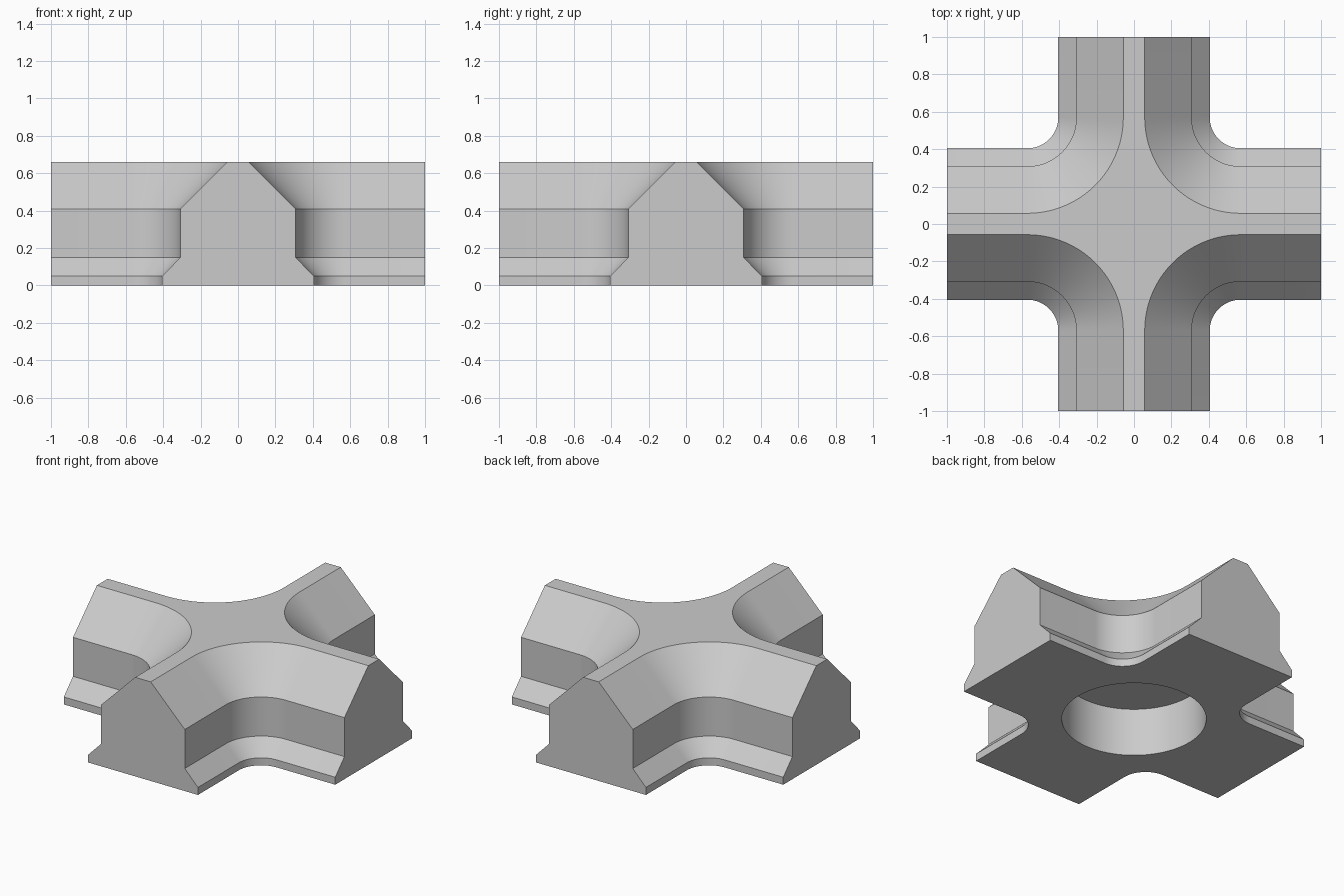
import bpy, bmesh, math

if "Cube" in bpy.data.objects:
    bpy.data.objects.remove(bpy.data.objects["Cube"])

# Half-width and height of the rail cross-section, bottom to top
PROFILE = [(0.405, 0.0), (0.405, 0.05), (0.308, 0.15), (0.308, 0.41), (0.057, 0.66)]
CORNER = 0.57      # centre of the rounded inner corners
STEPS = 24         # segments per rounded corner

grey = bpy.data.materials.new("light grey")
grey.diffuse_color = (0.6, 0.6, 0.6, 1)
grey.use_nodes = True
grey.node_tree.nodes["Principled BSDF"].inputs["Base Color"].default_value = grey.diffuse_color


def outline(w):
    """Cross-shaped outline with arm half-width w and rounded inner corners."""
    r = CORNER - w
    quarter = [(1, w)]
    for i in range(STEPS + 1):
        a = math.radians(270 - 90 * i / STEPS)
        quarter.append((CORNER + r * math.cos(a), CORNER + r * math.sin(a)))
    quarter.append((w, 1))
    points = []
    for _ in range(4):
        points += quarter
        quarter = [(-y, x) for x, y in quarter]
    return points


# Four-way junction: stacked outlines joined into a solid
bm = bmesh.new()
loops = [[bm.verts.new((x, y, z)) for x, y in outline(w)] for w, z in PROFILE]
n = len(loops[0])
for low, high in zip(loops, loops[1:]):
    for i in range(n):
        j = (i + 1) % n
        bm.faces.new((low[i], low[j], high[j], high[i]))
bm.faces.new(loops[-1])
bm.faces.new(loops[0][::-1])
# Merge each arm's end strips into one flat face
ends = [e for e in bm.edges if len(e.link_faces) == 2
        and all(max(abs(f.normal.x), abs(f.normal.y)) > 0.999
                and max(abs(c) for c in f.calc_center_median()) > 0.99
                for f in e.link_faces if not f.normal_update())]
bmesh.ops.dissolve_edges(bm, edges=ends, use_verts=False)
bmesh.ops.recalc_face_normals(bm, faces=bm.faces[:])
mesh = bpy.data.meshes.new("junction")
bm.to_mesh(mesh)
bm.free()
mesh.materials.append(grey)
junction = bpy.data.objects.new("junction", mesh)
bpy.context.collection.objects.link(junction)

# Round blind socket in the underside
bpy.ops.mesh.primitive_cylinder_add(vertices=96, radius=0.436, depth=0.64, location=(0, 0, 0))
cutter = bpy.context.object
cutter.name = "socket_cutter"
cutter.hide_render = True
cutter.data.materials.append(grey)

bpy.ops.object.select_all(action='DESELECT')
junction.select_set(True)
bpy.context.view_layer.objects.active = junction
cut = junction.modifiers.new("socket", 'BOOLEAN')
cut.operation = 'DIFFERENCE'
cut.solver = 'EXACT'
cut.object = cutter
bpy.ops.object.modifier_apply(modifier=cut.name)
bpy.data.objects.remove(cutter)
bpy.ops.object.shade_smooth_by_angle(angle=math.radians(30))
